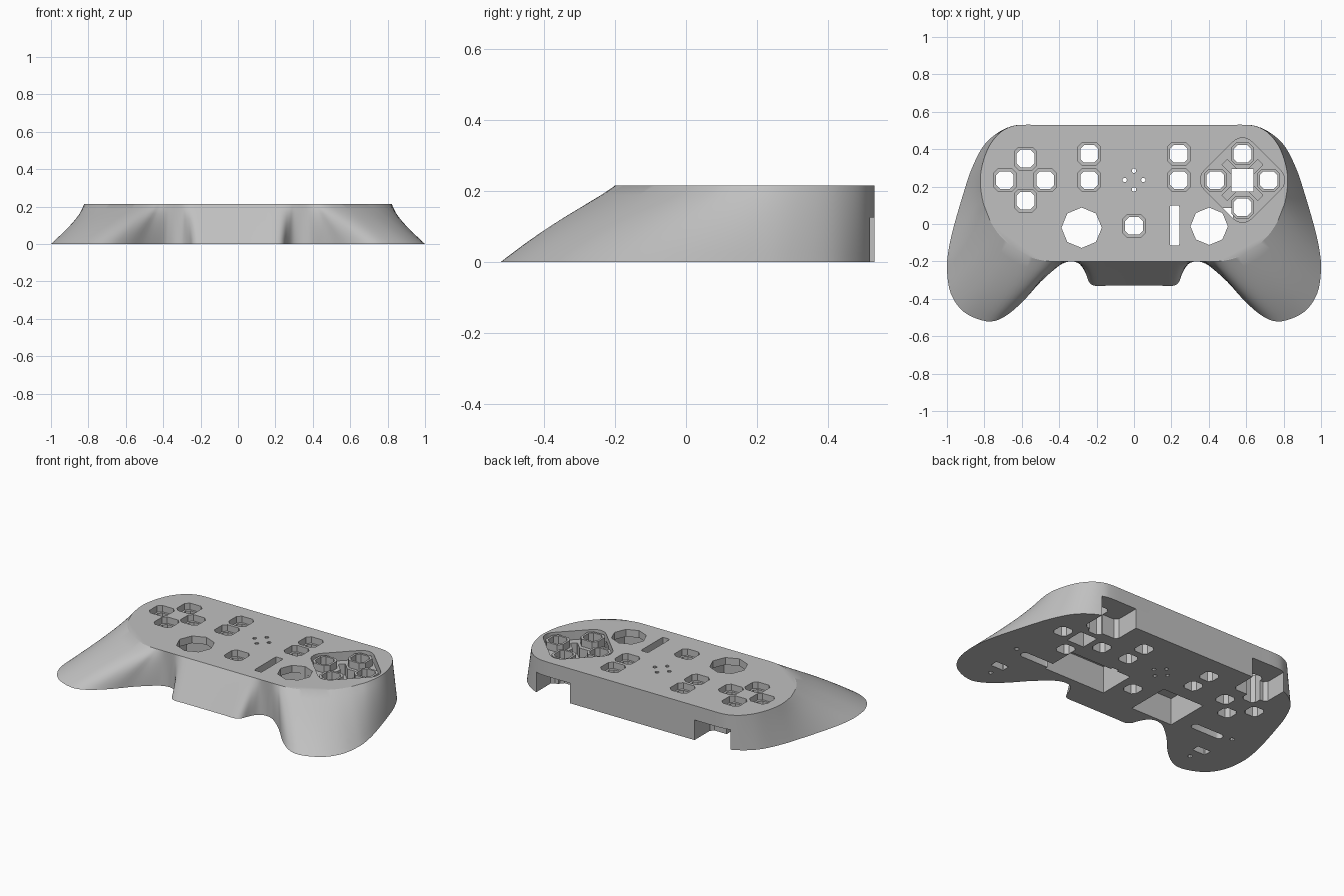
import bpy, bmesh, math
from mathutils import Vector

default = bpy.data.objects.get("Cube")
if default:
    bpy.data.objects.remove(default)

TOP = .215

# One plain grey plastic
grey = bpy.data.materials.new("grey_plastic")
grey.use_nodes = True
colour = (.53, .53, .53, 1)
grey.diffuse_color = colour
grey.node_tree.nodes["Principled BSDF"].inputs["Base Color"].default_value = colour


def loft(name, rings):
    """Solid through a stack of equal-length closed rings."""
    bm = bmesh.new()
    loops = [[bm.verts.new(p) for p in ring] for ring in rings]
    count = len(loops[0])
    for low, high in zip(loops, loops[1:]):
        for i in range(count):
            j = (i + 1) % count
            bm.faces.new((low[i], low[j], high[j], high[i]))
    bm.faces.new(loops[0][::-1])
    bm.faces.new(loops[-1])
    bmesh.ops.recalc_face_normals(bm, faces=bm.faces)
    mesh = bpy.data.meshes.new(name)
    bm.to_mesh(mesh)
    bm.free()
    mesh.materials.append(grey)
    obj = bpy.data.objects.new(name, mesh)
    bpy.context.collection.objects.link(obj)
    return obj


def spline(points, steps):
    """Smooth open curve through the points."""
    pts = [points[0]] + points + [points[-1]]
    out = []
    for a, b, c, d in zip(pts, pts[1:], pts[2:], pts[3:]):
        for s in range(steps):
            t = s / steps
            out.append(b + (c - a) * (t / 2)
                       + (a * 2 - b * 5 + c * 4 - d) * (t * t / 2)
                       + (b * 3 - a - c * 3 + d) * (t ** 3 / 2))
    return out + [points[-1]]


def rounded(x, y, hx, hy, r, seg=1, turn=0):
    """Rectangle outline with chamfered (seg=1) or rounded corners."""
    pts = []
    for k, (sx, sy) in enumerate(((1, 1), (-1, 1), (-1, -1), (1, -1))):
        for s in range(seg + 1):
            a = math.pi / 2 * (k + s / seg)
            px = sx * (hx - r) + r * math.cos(a)
            py = sy * (hy - r) + r * math.sin(a)
            pts.append((x + px * math.cos(turn) - py * math.sin(turn),
                        y + px * math.sin(turn) + py * math.cos(turn)))
    return pts


def box(x0, x1, y0, y1):
    return [(x0, y0), (x1, y0), (x1, y1), (x0, y1)]


def circle(x, y, r, n):
    return [(x + r * math.cos(math.tau * i / n), y + r * math.sin(math.tau * i / n))
            for i in range(n)]


def combine(outline, z0, z1, operation="DIFFERENCE"):
    """Cut a vertical prism from the shell, or join it on."""
    tool = loft("cutter", [[(x, y, z) for x, y in outline] for z in (z0, z1)])
    tool.hide_render = True
    mod = shell.modifiers.new("shape", "BOOLEAN")
    mod.operation = operation
    mod.solver = "EXACT"
    mod.object = tool
    bpy.ops.object.modifier_apply(modifier=mod.name)
    bpy.data.objects.remove(tool)


def through(outline):
    combine(outline, -TOP, TOP * 2)


# Half outline from back to front: floor x, floor y, top x, top y
half = [Vector(p) for p in (
    (.5, .53, .5, .53), (.6, .53, .6, .53), (.66, .522, .66, .52),
    (.74, .48, .72, .485), (.81, .41, .775, .415), (.87, .29, .81, .32),
    (.91, .17, .822, .23), (.96, 0, .81, .13), (.99, -.13, .79, .07),
    (1, -.24, .76, 0), (.98, -.37, .71, -.07), (.91, -.47, .64, -.13),
    (.79, -.52, .56, -.175), (.7, -.5, .49, -.195), (.6, -.42, .44, -.2),
    (.5, -.31, .41, -.2), (.41, -.23, .38, -.2), (.37, -.207, .36, -.2),
    (.33, -.2, .33, -.2), (.29, -.215, .3, -.2), (.26, -.26, .28, -.2),
    (.24, -.31, .25, -.2), (.21, -.33, .22, -.2), (.15, -.33, .15, -.2))]
curve = spline(half, 4)
outline = curve + [Vector((-p[0], p[1], -p[2], p[3])) for p in reversed(curve)]

# Shell with grips that bulge slightly toward the front
levels = 8
rings = []
for k in range(levels + 1):
    t = k / levels
    ring = []
    for bx, by, tx, ty in outline:
        grip = min(1, max(0, (ty - by - .13) / .22))
        ring.append((bx + (tx - bx) * t,
                     by + (ty - by) * t - .02 * grip * math.sin(math.pi * t),
                     TOP * t))
    rings.append(ring)
shell = loft("controller_shell", rings)
bpy.context.view_layer.objects.active = shell
shell.select_set(True)

# Underside pockets for the two sticks
combine(box(-.425, -.135, -.18, .1), -TOP, .17)
combine(box(.1, .53, -.15, .085), -TOP, .17)

# Mirrored underside details and back trigger openings
for side in (-1, 1):
    combine(rounded(side * .63, -.107, .11, .025, .024, 4), -TOP, .08)
    combine(rounded(side * .744, -.294, .045, .025, .004), -TOP, .05)
    for x, y in ((.735, -.384), (.795, -.085)):
        combine(circle(side * x, y, .014, 10), -TOP, .05)
    combine(rounded(side * .55, .5, .12, .14, .02), -TOP, .125)

# Diamond recess with raised collars for the right button group
cx, cy = .58, .235
combine(rounded(cx, cy, .18, .18, .07, 6, math.pi / 4), .16, TOP * 2)
right_group = [(cx, .375), (.435, cy), (.72, cy), (cx, .09)]
for x, y in right_group:
    combine(rounded(x, y, .06, .06, .025), .14, .205, "UNION")
for sign in (-1, 1):
    combine(rounded(cx, cy, .135, .02, .002, 1, sign * math.pi / 4), .09, TOP * 2)
through(box(cx - .06, cx + .06, cy - .06, cy + .06))

# Button holes, with a shallow step around those on the flat top
flat_buttons = [(-cx, .35), (-.69, cy), (-.475, cy), (-cx, .125), (0, -.01)]
for side in (-1, 1):
    flat_buttons += [(side * .24, .375), (side * .24, cy)]
for x, y in flat_buttons:
    combine(rounded(x, y, .06, .06, .022), .175, TOP * 2)
for x, y in flat_buttons + right_group:
    through(rounded(x, y, .047, .047, .02))

# Stick holes, slot and indicator lights
through(circle(-.28, -.02, .108, 8))
through(circle(.402, -.012, .1, 8))
through(rounded(.217, -.008, .025, .108, .008, 2))
for x, y in ((0, cy + .05), (0, cy - .05), (.05, cy), (-.05, cy)):
    through(circle(x, y, .012, 10))

# Smooth sides with crisp rims
bpy.ops.object.shade_smooth_by_angle(angle=math.radians(25))
